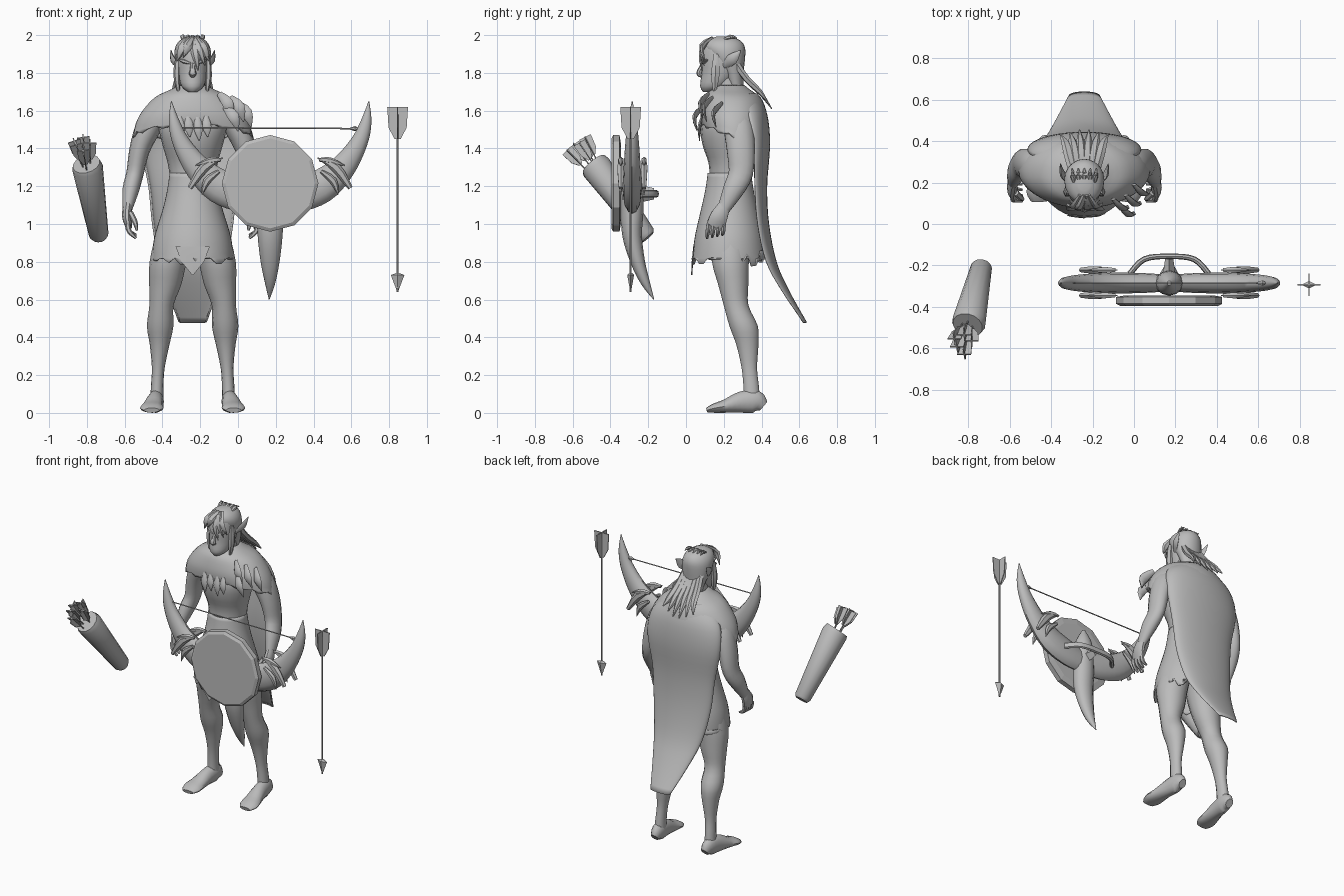
import bpy, bmesh, math, random
from mathutils import Vector as V

random.seed(4)
CX, BX = -0.24, 0.17            # centre lines of the figure and of the bow
grey = bpy.data.materials.new("plain_grey")
grey.diffuse_color = (0.5, 0.5, 0.5, 1)


def skin(name, rings, closed=True, caps=True, angle=40, solid=0):
    """Bridge rows of points into a surface."""
    bm = bmesh.new()
    rows = [[bm.verts.new(p) for p in r] for r in rings]
    n = len(rows[0])
    for a, b in zip(rows, rows[1:]):
        for i in range(n if closed else n - 1):
            j = (i + 1) % n
            bm.faces.new((a[i], a[j], b[j], b[i]))
    if caps and closed:
        bm.faces.new(rows[0])
        bm.faces.new(rows[-1])
    bmesh.ops.recalc_face_normals(bm, faces=bm.faces)
    me = bpy.data.meshes.new(name)
    bm.to_mesh(me)
    bm.free()
    me.materials.append(grey)
    ob = bpy.data.objects.new(name, me)
    bpy.context.collection.objects.link(ob)
    if solid:
        ob.modifiers.new("thickness", 'SOLIDIFY').thickness = solid
    bpy.ops.object.select_all(action='DESELECT')
    ob.select_set(True)
    bpy.context.view_layer.objects.active = ob
    if angle:
        bpy.ops.object.shade_smooth_by_angle(angle=math.radians(angle))
    return ob


def smooth_rows(rows, sub):
    """Catmull-Rom interpolation of rows of numbers."""
    out = []
    for i in range(len(rows) - 1):
        p = [rows[max(0, min(len(rows) - 1, i + k))] for k in (-1, 0, 1, 2)]
        for s in range(sub):
            t = s / sub
            out.append([0.5 * (2*b + (c-a)*t + (2*a-5*b+4*c-d)*t*t + (3*b-a-3*c+d)*t**3)
                        for a, b, c, d in zip(*p)])
    return out + [list(rows[-1])]


def tube(name, rows, n=12, sub=3, ref=(0, 1, 0), flat=False, mirror=None, angle=40):
    """Loft ellipses (x, y, z, ru, rv) along a path, optionally mirrored in x."""
    rows = smooth_rows(rows, sub)
    pts = [V(r[:3]) for r in rows]
    rings = []
    for i, r in enumerate(rows):
        t = V((0, 0, 1)) if flat else (pts[min(i+1, len(pts)-1)] - pts[max(i-1, 0)]).normalized()
        u = V(ref).cross(t).normalized()
        v = t.cross(u)
        rings.append([pts[i] + u * max(r[3], .002) * math.cos(a) + v * max(r[4], .002) * math.sin(a)
                      for a in (2 * math.pi * k / n for k in range(n))])
    skin(name, rings, angle=angle)
    if mirror is not None:
        skin(name + "_mirrored", [[(2*mirror - p.x, p.y, p.z) for p in r] for r in rings], angle=angle)


def column(name, rows, **kw):
    """Upright body part from (z, centre y, rx, ry)."""
    tube(name, [(CX, y, z, rx, ry) for z, y, rx, ry in rows], n=20, flat=True, **kw)


def blade(name, a, b, w, t, bow=(0, 0, 0), ref=(0, 1, 0), mirror=None, n=6):
    """Leaf or fang tapering to both ends."""
    a, b = V(a), V(b)
    m = (a + b) / 2 + V(bow)
    tube(name, [(*a, w * .5, t * .6), (*m, w, t), (*b, .002, .002)], n, 3, ref, mirror=mirror)


# ---- body
column("torso", [(1.1, .235, .13, .12), (1.22, .235, .12, .112), (1.32, .235, .132, .115),
                 (1.42, .225, .16, .138), (1.52, .222, .18, .142), (1.62, .235, .16, .105),
                 (1.68, .23, .075, .075), (1.78, .21, .06, .07)])
column("head", [(1.70, .12, .025, .03), (1.73, .145, .06, .07), (1.80, .18, .078, .098),
                (1.88, .19, .086, .108), (1.95, .2, .078, .1), (1.985, .2, .04, .06)])
tube("nose", [(CX, .10, 1.86, .012, .012), (CX, .078, 1.82, .014, .014), (CX, .07, 1.795, .02, .014),
              (CX, .09, 1.782, .012, .01)], 8)
blade("brow", (CX - .01, .085, 1.85), (CX - .075, .115, 1.87), .012, .012, mirror=CX)
blade("lips", (CX - .035, .1, 1.755), (CX + .04, .1, 1.755), .01, .012, (0, -.012, 0), (0, 1, 0))
blade("ear", (CX - .075, .2, 1.835), (CX - .115, .29, 1.92), .03, .012, (-.012, 0, -.004), (1, 0, 0), CX)

tube("arm", [(-.43, .27, 1.58, .06, .07), (-.48, .28, 1.5, .066, .08), (-.522, .29, 1.39, .054, .075),
             (-.545, .29, 1.27, .046, .066), (-.568, .25, 1.18, .044, .056), (-.585, .2, 1.08, .026, .034)],
     14, mirror=CX)
tube("palm", [(-.583, .205, 1.1, .025, .033), (-.588, .175, 1.04, .026, .048), (-.578, .155, .985, .018, .05)],
     10, mirror=CX)
for i in range(4):
    y = .115 + .027 * i
    tube("finger_%d" % i, [(-.585, y + .005, 1.0, .014, .013), (-.575, y, .96, .013, .013),
                           (-.54, y - .004, .925 + .006 * i, .007, .007)], 6, mirror=CX)
tube("thumb", [(-.57, .15, 1.06, .015, .015), (-.545, .125, 1.01, .014, .014),
               (-.535, .12, .965, .006, .006)], 6, mirror=CX)

tube("leg", [(-.335, .235, .95, .1, .105), (-.37, .235, .8, .098, .1), (-.385, .25, .68, .085, .082),
             (-.405, .265, .57, .064, .067), (-.412, .305, .46, .07, .077), (-.415, .325, .36, .052, .06),
             (-.422, .335, .24, .034, .042), (-.428, .345, .14, .033, .042), (-.43, .35, .05, .035, .045)],
     14, flat=True, mirror=CX)
tube("foot", [(-.43, .41, .035, .03, .025), (-.432, .37, .06, .06, .04), (-.44, .29, .056, .056, .045),
              (-.45, .21, .036, .036, .055), (-.457, .15, .025, .025, .062), (-.457, .11, .014, .013, .04)],
     12, ref=(1, 0, 0), mirror=CX)

# ---- ragged kilt
N = 40
kilt = []
for z, rx, ry in smooth_rows([(1.27, .122, .115), (1.18, .135, .128), (1.08, .158, .15),
                              (.95, .198, .18), (.87, .212, .192), (.8, .216, .2)], 3):
    kilt.append([(CX + rx * math.cos(2*math.pi*i/N), .23 + ry * math.sin(2*math.pi*i/N), z) for i in range(N)])
jag = [random.uniform(-.05, .04) for _ in range(N)]
kilt[-1] = [(x, y, .79 + .2 * max(0, y - .2) + (jag[i // 2 * 2] if i % 3 else .03))
            for i, (x, y, z) in enumerate(kilt[-1])]
skin("kilt", kilt, caps=False, solid=.006)
tube("kilt_front_point", [(CX, .042, .88, .09, .004), (CX, .034, .8, .06, .004), (CX, .03, .73, .003, .003)], 4, 1, flat=True)

# ---- mantle over the shoulders, hem higher at front and back
mantle = []
for z, y, rx, ry in smooth_rows([(1.735, .235, .07, .075), (1.71, .24, .12, .1), (1.67, .25, .2, .145),
                                 (1.6, .255, .265, .17), (1.53, .255, .302, .178), (1.45, .258, .318, .175)], 3):
    row = []
    for i in range(36):
        a = 2 * math.pi * i / 36
        lift = max(0, -math.sin(a)) * (1.735 - z) * .22 + (.01 * (i % 3) if z < 1.46 else 0)
        row.append((CX + rx * math.cos(a), y + ry * math.sin(a), z + lift))
    mantle.append(row)
skin("mantle", mantle, caps=False, solid=.012)

# ---- long cape: z, half width, centre back y, edge y
cape = []
for z, w, yb, ye in smooth_rows([(1.69, .13, .38, .3), (1.58, .25, .43, .33), (1.42, .275, .445, .36),
                                 (1.2, .235, .43, .365), (1.0, .215, .44, .38), (.8, .18, .48, .425),
                                 (.65, .135, .545, .505), (.48, .075, .64, .62)], 4):
    cape.append([(CX + w * math.sin(k * math.pi / 20), ye + (yb - ye) * math.cos(k * math.pi / 20), z)
                 for k in range(-10, 11)])
skin("cape", cape, closed=False, solid=.01)

# ---- feathers on the shoulder and chest
for i, (x, y, z) in enumerate([(-.10, .12, 1.69), (-.04, .14, 1.67), (.0, .19, 1.64), (-.07, .09, 1.62)]):
    blade("shoulder_feather_%d" % i, (x, y, z), (x + .07, y - .03, z - .13), .03, .012, (.012, -.03, .012))
for i, x in enumerate((-.31, -.265, -.215, -.17)):
    blade("chest_feather_%d" % i, (x, .085, 1.57), (x + .01, .072, 1.44 + .02 * (i % 2)), .024, .01, (0, -.008, 0))

# ---- hair
column("hair_cap", [(1.72, .265, .06, .04), (1.8, .25, .08, .055), (1.87, .222, .095, .09), (1.93, .205, .094, .108),
                    (1.97, .2, .07, .09), (1.992, .2, .03, .04)])
for i in range(6):
    s = (i - 2.5) / 2.5
    tube("back_lock_%d" % i, [(CX + .05 * s, .25, 1.87, .025, .02), (CX + .07 * s, .32, 1.77, .026, .018),
                              (CX + .09 * s, .39, 1.70, .022, .014),
                              (CX + .115 * s, .46 - .03 * abs(s), 1.6 + .05 * abs(s), .003, .003)], 6)
blade("side_lock", (CX - .08, .16, 1.9), (CX - .072, .15, 1.67), .018, .025, (-.008, 0, 0), mirror=CX)
for i, (a, x, z) in enumerate([(-.02, -.085, 1.86), (0, -.05, 1.88), (0, .03, 1.81), (.01, .065, 1.84), (.02, .088, 1.86)]):
    blade("fringe_%d" % i, (CX + a, .14, 1.985), (CX + x, .08 + .4 * abs(x) ** 1.2, z), .024, .012, (0, -.035, .01))
for i in range(5):
    blade("crown_tuft_%d" % i, (CX - .05 + .025 * i, .2, 1.975), (CX - .06 + .03 * i, .27, 1.985), .014, .01, (0, 0, .012))

# ---- horned bow
Y = -.285
tube("bow_horn", [(BX, Y, 1.13, .075, .04), (.04, Y, 1.15, .09, .048), (-.1, Y, 1.2, .09, .05),
                  (-.215, Y, 1.30, .068, .045), (-.3, Y, 1.43, .046, .036), (-.338, Y, 1.54, .029, .024),
                  (-.353, Y, 1.65, .002, .002)], 12, 4, mirror=BX)
tube("lower_horn", [(BX, Y, 1.36, .01, .01), (BX, Y, 1.25, .06, .055), (BX, Y, 1.08, .07, .06),
                    (BX, -.285, .94, .066, .052), (BX, -.255, .8, .05, .038), (BX, -.215, .69, .028, .024),
                    (.165, -.17, .6, .002, .002)], 12, 4)
for k, y in enumerate((-.345, -.222)):
    blade("bow_fang_%d" % k, (-.255, y, 1.19), (-.08, y, 1.35), .026, .02, (-.01, 0, .03), mirror=BX)
    blade("bow_fang_small_%d" % k, (-.09, y, 1.34), (-.225, y, 1.31), .018, .016, (.01, 0, .01), mirror=BX)
    blade("bow_fang_low_%d" % k, (-.1, y, 1.28), (-.19, y, 1.155), .02, .016, (-.02, 0, .01), mirror=BX)
tube("bow_string", [(-.32, Y, 1.51, .004, .004), (.66, Y, 1.505, .004, .004)], 6, 1)
tube("string_knot", [(.59, Y, 1.505, .004, .004), (.62, Y, 1.505, .014, .014), (.64, Y, 1.505, .003, .003)], 6, 1)
tube("bow_grip", [(-.02, -.24, 1.16, .014, .02), (.05, -.17, 1.16, .014, .02), (.17, -.156, 1.16, .013, .02),
                  (.29, -.17, 1.16, .014, .02), (.36, -.24, 1.16, .014, .02)], 8, 4, ref=(0, 0, 1))
tube("grip_post", [(BX, -.24, 1.16, .03, .045), (BX, -.17, 1.16, .02, .03)], 4, 1, ref=(0, 0, 1), angle=0)

# ---- twelve-sided shield plate
skin("shield", [[(BX + r * math.sin(k * math.pi / 6), y, 1.215 + r * math.cos(k * math.pi / 6)) for k in range(12)]
                for r, y in ((.238, -.395), (.256, -.385), (.256, -.352), (.215, -.345))], angle=0)


# ---- arrows: shaft, crossed vanes and diamond head along a line
def arrow(name, tail, tip, s, head=True):
    tail, tip = V(tail), V(tip)
    d = (tip - tail).normalized()
    u = V((0, 1, 0)).cross(d).normalized()
    v = d.cross(u)
    tube(name + "_shaft", [(*(tail + d * .04 * s), .006 * s, .006 * s), (*tip, .006 * s, .006 * s)], 6, 1)
    for k, w in enumerate((u, v)):
        side = u if k else v
        prof = [(0, .055), (.11, .048), (.17, .016)]
        skin(name + "_vane_%d" % k, [[tail + d * (q * s) + w * (e * r * s) + side * (g * .003)
             for e, g in ((-1, -1), (1, -1), (1, 1), (-1, 1))] for q, r in prof], angle=0)
    if head:
        tube(name + "_head", [(*(tip - d * .1), .008, .008), (*(tip - d * .09), .036, .018),
                              (*tip, .001, .001)], 4, 1, angle=0)


arrow("loose_arrow", (.845, -.293, 1.62), (.845, -.293, .64), 1)

# ---- quiver with spare arrows
tube("quiver", [(-.735, -.2, .93, .04, .04), (-.737, -.212, .943, .052, .052), (-.797, -.475, 1.3, .082, .082),
                (-.803, -.49, 1.318, .074, .074)], 14, 1, angle=35)
for i, (dx, dy, dz) in enumerate([(-.03, -.01, -.01), (.03, .02, .0), (0, -.045, -.04), (.0, .05, .03), (-.04, .03, .01)]):
    arrow("spare_arrow_%d" % i, (-.82 + dx * 1.2, -.585 + dy, 1.43 + dz), (-.795 + dx * .5, -.47 + dy * .5, 1.27 + dz * .5), .62, False)
